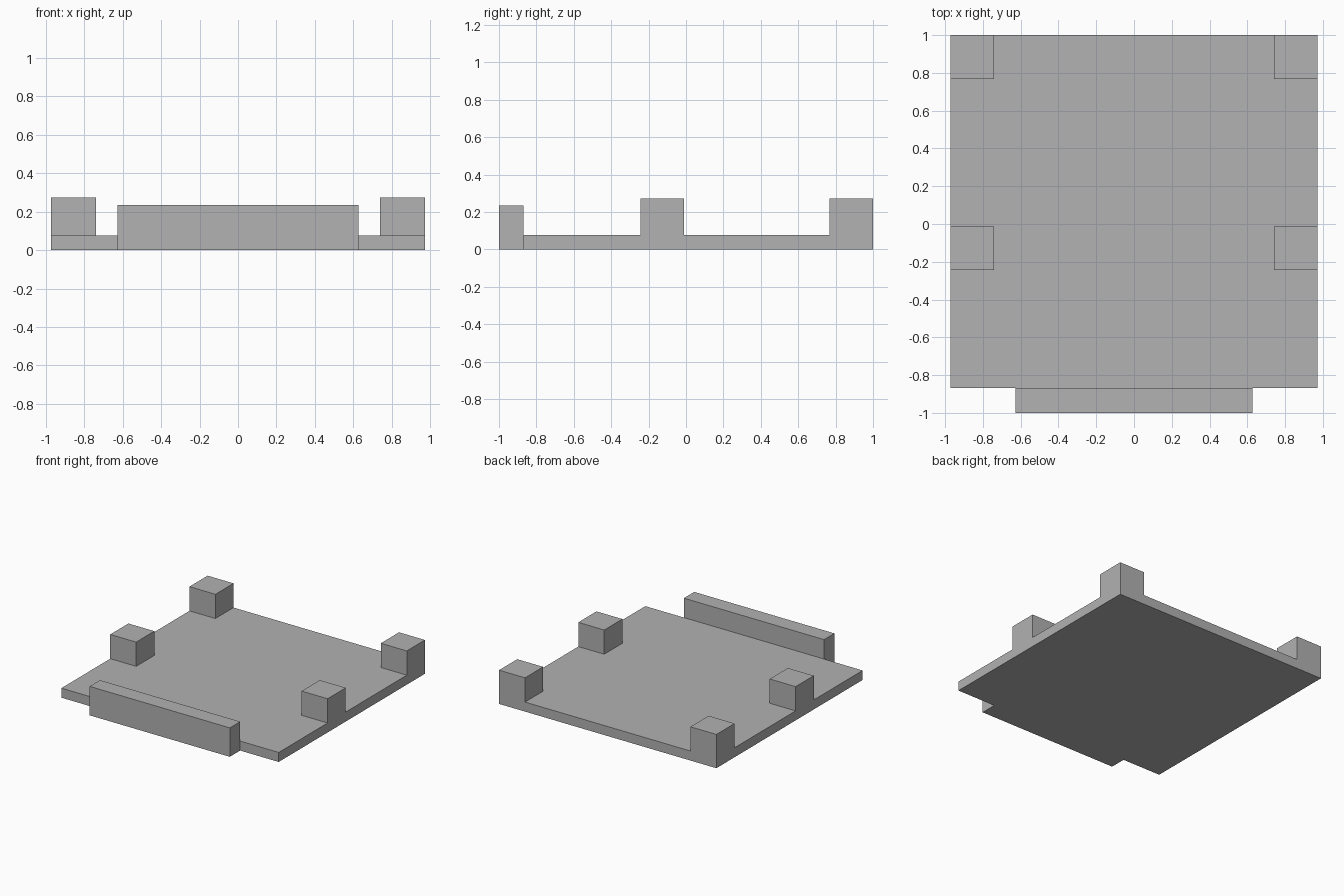
import bpy

cube = bpy.data.objects.get("Cube")
if cube:
    bpy.data.objects.remove(cube, do_unlink=True)

# Single flat grey
grey = bpy.data.materials.new("plain_grey")
grey.use_nodes = True
color = (0.445, 0.445, 0.445, 1)
grey.diffuse_color = color
grey.node_tree.nodes["Principled BSDF"].inputs["Base Color"].default_value = color


def box(name, low, high):
    """Axis-aligned box between two corners."""
    bpy.ops.mesh.primitive_cube_add(size=1)
    obj = bpy.context.object
    obj.name = name
    for v in obj.data.vertices:
        v.co = [l + (c + 0.5) * (h - l) for c, l, h in zip(v.co, low, high)]
    obj.data.materials.append(grey)
    return obj


HALF_W = 0.972      # half width of the plate
PLATE_TOP = 0.077
POST = 0.232        # post footprint
POST_TOP = 0.273
PLATE_FRONT = -0.868

# Base plate and raised front bar
box("base_plate", (-HALF_W, PLATE_FRONT, 0), (HALF_W, 1, PLATE_TOP))
box("front_bar", (-0.627, -1, 0), (0.627, PLATE_FRONT, 0.234))

# Square posts along both side edges
for row, y_max in (("back", 1.0), ("middle", -0.012)):
    for side, x_min in (("left", HALF_W - POST), ("right", -HALF_W)):
        box(f"{row}_{side}_post", (x_min, y_max - POST, PLATE_TOP),
            (x_min + POST, y_max, POST_TOP))
